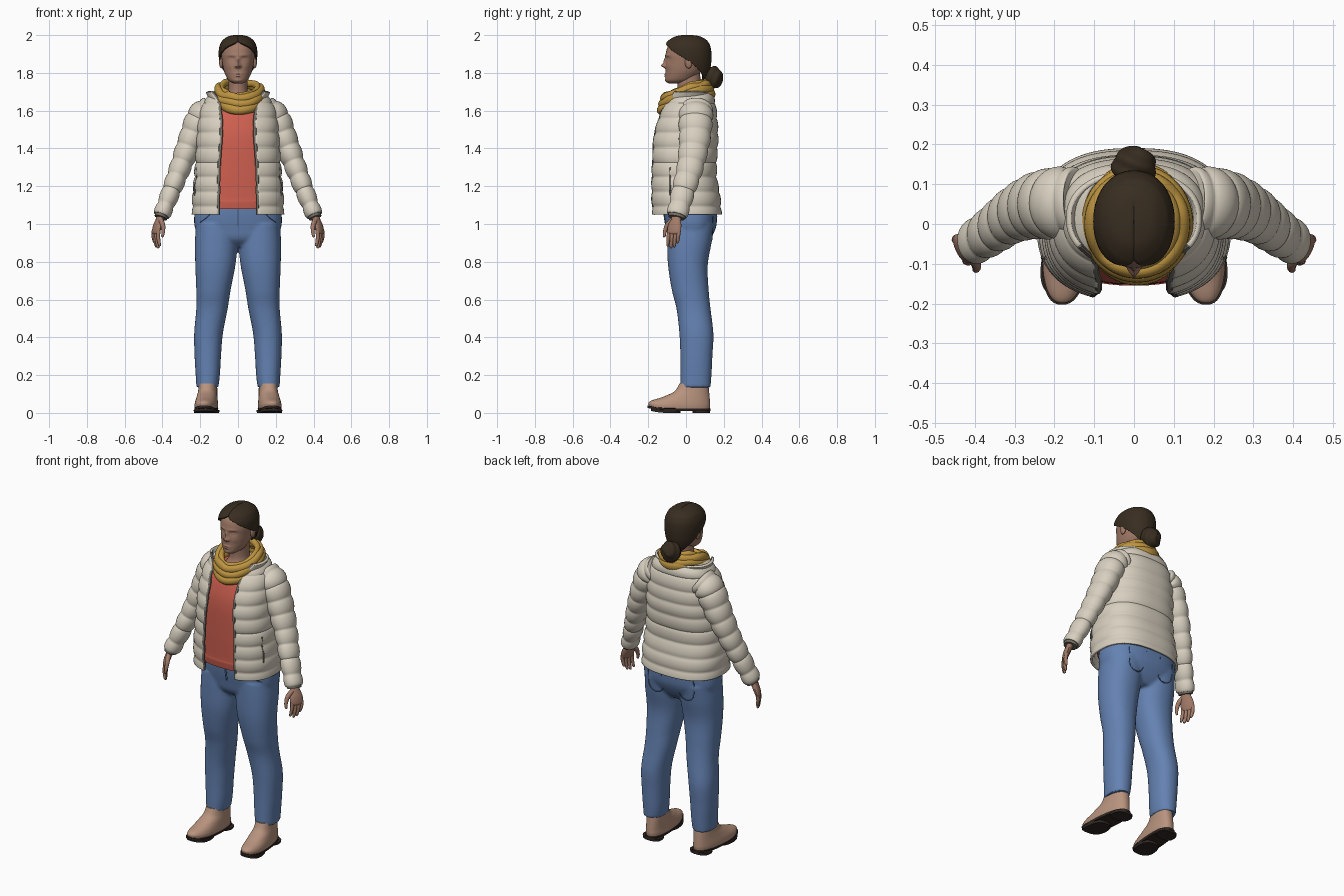
import bpy, bmesh, math, random
from mathutils import Vector, Matrix

random.seed(4)
cube = bpy.data.objects.get("Cube")
if cube:
    bpy.data.objects.remove(cube)


def material(name, code):
    rgb = [int(code[i:i + 2], 16) / 255 for i in (0, 2, 4)]
    col = [((c + 0.055) / 1.055) ** 2.4 for c in rgb] + [1]
    m = bpy.data.materials.new(name)
    m.use_nodes = True
    m.diffuse_color = col
    bsdf = next(n for n in m.node_tree.nodes if n.type == 'BSDF_PRINCIPLED')
    bsdf.inputs["Base Color"].default_value = col
    bsdf.inputs["Roughness"].default_value = 0.8
    return m


SKIN = material("skin", "a27b68")
HAIR = material("dark_hair", "382d20")
SCARF = material("mustard_knit", "bd9440")
SHIRT = material("coral_cotton", "cf6050")
JACKET = material("cream_quilt", "d8d0c0")
TRIM = material("grey_trim", "77736a")
DENIM = material("blue_denim", "6482b2")
SEAM = material("denim_seam", "4d668f")
LEATHER = material("tan_leather", "b8937e")
RUBBER = material("dark_sole", "302824")


def finish(name, bm, mat, mirror=False, shell=0):
    bmesh.ops.recalc_face_normals(bm, faces=bm.faces)
    mesh = bpy.data.meshes.new(name)
    bm.to_mesh(mesh)
    bm.free()
    obj = bpy.data.objects.new(name, mesh)
    bpy.context.collection.objects.link(obj)
    mesh.materials.append(mat)
    if shell:
        mod = obj.modifiers.new("thickness", 'SOLIDIFY')
        mod.thickness, mod.offset = shell, 0
    if mirror:
        obj.modifiers.new("mirror", 'MIRROR')
    return obj


def smooth(rows, n, closed=False):
    """Catmull-Rom resampling of a list of number rows."""
    m, out = len(rows), []
    get = lambda i: rows[i % m] if closed else rows[max(0, min(m - 1, i))]
    for i in range(m if closed else m - 1):
        for k in range(n):
            u = k / n
            out.append([b + 0.5 * u * (c - a + u * (2 * a - 5 * b + 4 * c - d + u * (3 * b - a - 3 * c + d)))
                        for a, b, c, d in zip(get(i - 1), get(i), get(i + 1), get(i + 2))])
    return out if closed else out + [list(rows[-1])]


def grid(rings, around=True, along=False, caps=True):
    bm = bmesh.new()
    vs = [[bm.verts.new(p) for p in ring] for ring in rings]
    m, n = len(vs), len(vs[0])
    for i in range(m if along else m - 1):
        for j in range(n if around else n - 1):
            a, b = vs[i], vs[(i + 1) % m]
            bm.faces.new((a[j], a[(j + 1) % n], b[(j + 1) % n], b[j]))
    if caps and around and not along:
        bm.faces.new(vs[0])
        bm.faces.new(vs[-1])
    return bm


edges = {}


def loft(name, rows, mat, power=2, cols=48, n=8, puff=None, warp=None, shell=0, mirror=False):
    """Stack of rounded sections: z, centre x, half width, front y, back y (, front opening in degrees)."""
    rings = []
    for row in smooth(rows, n):
        z, cx, rx, yf, yb = row[:5]
        t0 = math.radians(max(0, row[5])) if shell else 0
        grow = puff(z) if puff else 0
        ring = []
        for j in range(cols):
            t = t0 + (2 * math.pi - 2 * t0) * j / (cols - 1 if shell else cols)
            s, c = math.sin(t), math.cos(t)
            x = cx + (rx + grow) * math.copysign(abs(s) ** (2 / power), s)
            y = (yf + yb) / 2 - ((yb - yf) / 2 + grow) * math.copysign(abs(c) ** (2 / power), c)
            p = Vector((x, y, z))
            ring.append(warp(p) if warp else p)
        rings.append(ring)
    edges[name] = [r[0] for r in rings]
    return finish(name, grid(rings, around=not shell), mat, mirror, shell)


def sweep(name, rows, mat, ref=(0, 1, 0), n=6, cols=16, closed=False, puff=None, mirror=False):
    """Tube along x, y, z with one radius towards ref and one across it."""
    pts = smooth(rows, n, closed)
    m, rings = len(pts), []
    for i, p in enumerate(pts):
        nxt, prv = (pts[(i + 1) % m], pts[i - 1]) if closed else (pts[min(i + 1, m - 1)], pts[max(i - 1, 0)])
        t = (Vector(nxt[:3]) - Vector(prv[:3])).normalized()
        a = Vector(ref)
        a = (a - t * a.dot(t)).normalized()
        b = t.cross(a)
        g = puff(i / m) if puff else 0
        angles = [2 * math.pi * j / cols for j in range(cols)]
        rings.append([Vector(p[:3]) + a * (p[3] + g) * math.cos(q) + b * (p[4] + g) * math.sin(q) for q in angles])
    return finish(name, grid(rings, along=closed), mat, mirror)


def ball(name, loc, scale, mat, mirror=False, warp=None):
    bm = bmesh.new()
    bmesh.ops.create_uvsphere(bm, u_segments=48, v_segments=32, radius=1)
    for v in bm.verts:
        v.co = warp(v.co) if warp else v.co
    bm.transform(Matrix.Translation(loc) @ Matrix.Diagonal((*scale, 1)))
    return finish(name, bm, mat, mirror)


def bake(*objs):
    bpy.ops.object.select_all(action='DESELECT')
    for o in objs:
        o.select_set(True)
    bpy.context.view_layer.objects.active = objs[0]
    if len(objs) > 1:
        bpy.ops.object.join()
    else:
        bpy.ops.object.convert(target='MESH')
    return objs[0]


def stitch(name, target, starts, direction, mat, r):
    """Thin raised line laid on a surface."""
    hits = [target.ray_cast(Vector(s), Vector(direction)) for s in starts]
    return sweep(name, [(*h[1], r, r) for h in hits if h[0]], mat, ref=direction, cols=6, mirror=True)


# Jeans: two legs and hips blended into one skin
leg = [(.135, .162, .058, -.03, .13), (.2, .16, .064, -.03, .135), (.3, .16, .07, -.03, .14),
       (.42, .156, .076, -.035, .145), (.55, .138, .083, -.05, .13), (.65, .13, .091, -.075, .12),
       (.78, .12, .106, -.095, .115), (.9, .115, .113, -.1, .135), (1, .112, .11, -.1, .15)]
hips = [(.88, 0, .12, -.05, .1), (.92, 0, .2, -.09, .13), (.98, 0, .228, -.105, .158),
        (1.04, 0, .232, -.115, .165), (1.1, 0, .222, -.12, .165)]
legs = [loft("jeans", [(z, s * cx, *rest) for z, cx, *rest in leg], DENIM, 2.2) for s in (1, -1)]
jeans = bake(legs[0], legs[1], loft("hips", hips, DENIM, 2.4))
mod = jeans.modifiers.new("blend", 'REMESH')
mod.mode, mod.voxel_size = 'VOXEL', .008
mod = jeans.modifiers.new("relax", 'SMOOTH')
mod.iterations = 6
bake(jeans)
bpy.context.view_layer.update()
back_pocket = [(.05, 1.04), (.055, .94), (.1, .91), (.145, .94), (.15, 1.04)]
stitch("back_pockets", jeans, [(x, 1, z) for x, z in back_pocket], (0, -1, 0), SEAM, .003)
stitch("front_pockets", jeans, [(x, -1, z) for x, z in ((.13, 1.08), (.16, 1.04), (.2, 1.01))], (0, 1, 0), SEAM, .003)
stitch("fly", jeans, [(.004, -1, z) for z in (1.08, 1.04, .99)], (0, 1, 0), SEAM, .003)


# Shoes with toes turned slightly out and up
def foot(p):
    lift = 1.5 * max(0, -.1 - p.y) ** 2
    return Vector((p.x - .08 * p.y, p.y, p.z + lift))


loft("shoes", [(.02, .165, .058, -.195, .125), (.04, .165, .06, -.198, .128), (.06, .165, .058, -.175, .127),
               (.085, .164, .054, -.12, .125), (.115, .163, .05, -.06, .122), (.155, .162, .048, -.035, .118)],
     LEATHER, 2.3, warp=foot, mirror=True)
for part, z, top, yf, yb in (("welts", .011, .024, -.203, .131), ("heels", 0, .014, .035, .128),
                             ("forefoot_soles", 0, .014, -.185, -.03)):
    loft(part, [(z, .165, .058, yf, yb), (top, .165, .061, yf, yb)], RUBBER, 2.5, n=2, warp=foot, mirror=True)

# Shirt
loft("shirt", [(1.08, 0, .208, -.15, .14), (1.12, 0, .208, -.155, .14), (1.13, 0, .202, -.15, .135),
               (1.28, 0, .2, -.153, .13), (1.45, 0, .188, -.15, .13), (1.55, 0, .168, -.13, .13),
               (1.62, 0, .13, -.1, .12), (1.66, 0, .09, -.07, .1)], SHIRT, 2.5)

# Jacket body, quilted in rows, open at the front
quilt = lambda z: .009 * abs(math.sin(math.pi * z / .078)) ** .6 - .006
jacket = loft("jacket_body", [(1.05, 0, .236, -.18, .182, 21), (1.15, 0, .235, -.185, .174, 21),
                              (1.25, 0, .226, -.184, .157, 21.5), (1.35, 0, .218, -.18, .158, 21.5),
                              (1.45, 0, .212, -.174, .164, 20), (1.55, 0, .204, -.15, .16, 21),
                              (1.62, 0, .187, -.12, .152, 26), (1.665, 0, .16, -.09, .143, 35),
                              (1.695, 0, .12, -.06, .125, 45)],
              JACKET, 2.5, cols=96, n=12, puff=quilt, shell=.012)
sweep("front_zips", [(*p, .007, .009) for p in edges["jacket_body"][:92:5]], TRIM, n=3, cols=8, mirror=True)
loft("collar", [(1.62, 0, .125, -.12, .12, 42), (1.66, 0, .145, -.115, .125, 46), (1.7, 0, .165, -.1, .128, 55)],
     JACKET, 2.2, shell=.014)
sweep("collar_edges", [(*p, .006, .008) for p in edges["collar"][::4]], TRIM, n=3, cols=8, mirror=True)
bpy.context.view_layer.update()
stitch("jacket_pockets", jacket, [(1, -.085, z) for z in (1.15, 1.2, 1.25, 1.3)], (-1, 0, 0), TRIM, .005)

# Sleeves
sweep("sleeves", [(.14, .055, 1.605, .085, .07), (.195, .052, 1.565, .088, .075), (.25, .045, 1.44, .08, .066),
                  (.305, .022, 1.3, .068, .055), (.355, -.015, 1.17, .06, .048), (.405, -.048, 1.045, .053, .043)],
      JACKET, n=24, cols=32, mirror=True, puff=lambda u: .009 * abs(math.sin(math.pi * 9 * u)) ** .6 - .005)
sweep("cuffs", [(.403, -.047, 1.05, .048, .038), (.409, -.051, 1.033, .044, .034)], TRIM, n=2, cols=32, mirror=True)

# Hands
across = Vector((.45, .89, 0))
sweep("palms", [(.4, -.046, 1.07, .025, .02), (.412, -.053, 1.03, .028, .018), (.426, -.06, .99, .039, .018),
                (.436, -.064, .955, .037, .013), (.438, -.065, .945, .02, .006)], SKIN, ref=across, mirror=True)
for label, off, reach in (("index", -.03, .075), ("middle", -.01, .085), ("ring", .01, .08), ("little", .029, .06)):
    base = Vector((.434, -.063, .965)) + across * off
    rows = []
    for u, r in ((0, .0105), (.4, .01), (.8, .0085), (.97, .006), (1, .002)):
        p = base + Vector((.012 - .02 * u, -.008, -reach * 1.1)) * u
        rows.append((*p, r, r))
    sweep(label + "_fingers", rows, SKIN, ref=across, cols=10, mirror=True)
sweep("thumbs", [(.41, -.07, 1.025, .014, .014), (.398, -.098, .995, .013, .013), (.396, -.112, .96, .01, .01),
                 (.4, -.115, .935, .007, .007), (.401, -.115, .93, .002, .002)], SKIN, cols=10, mirror=True)

# Neck and head; the face is shaped by soft bumps: x, z, width, height, depth
loft("neck", [(1.6, 0, .1, -.09, .09), (1.65, 0, .075, -.07, .085), (1.7, 0, .052, -.045, .078),
              (1.8, 0, .05, -.05, .075)], SKIN)
bumps = [(0, 1.838, .012, .011, .024), (0, 1.862, .009, .02, .011), (0, 1.793, .022, .005, .006),
         (0, 1.782, .018, .005, .006), (0, 1.757, .02, .012, .004)]
for s in (1, -1):
    bumps += [(s * .035, 1.874, .017, .011, -.009), (s * .035, 1.872, .011, .006, .005),
              (s * .03, 1.893, .024, .006, .004), (s * .013, 1.834, .006, .006, .008), (s * .045, 1.835, .02, .016, .003)]


def face(p):
    if p.y < -.01:
        p.y -= sum(d * math.exp(-((p.x - x) / w) ** 2 - ((p.z - z) / h) ** 2) for x, z, w, h, d in bumps)
    return p


loft("head", [(1.745, 0, .026, -.092, -.03), (1.76, 0, .05, -.107, .03), (1.79, 0, .067, -.108, .065),
              (1.82, 0, .077, -.107, .09), (1.86, 0, .084, -.107, .11), (1.9, 0, .088, -.107, .118),
              (1.94, 0, .082, -.096, .112), (1.965, 0, .066, -.07, .09), (1.982, 0, .03, -.03, .05)],
     SKIN, 2.1, cols=144, warp=face)
ball("ears", (.089, .014, 1.855), (.011, .02, .031), SKIN, mirror=True)


# Hair drawn back from a centre parting into a low bun
def parting(p):
    p.z -= .003 * math.exp(-(p.x / .004) ** 2) if p.z > 1.9 and p.y < .05 else 0
    return p


loft("hair", [(1.765, 0, .05, -.05, .095, 150), (1.79, 0, .074, -.09, .114, 135), (1.83, 0, .089, -.11, .126, 112),
              (1.87, 0, .096, -.114, .13, 88), (1.905, 0, .098, -.116, .13, 62), (1.935, 0, .095, -.113, .126, 36),
              (1.956, 0, .087, -.102, .117, 10), (1.972, 0, .076, -.086, .104, 0), (1.99, 0, .048, -.053, .07, 0),
              (1.998, 0, .002, -.002, .01, 0)], HAIR, 2.1, cols=96, shell=.009, warp=parting)


def swirl(p):
    return p * (1 + .05 * math.sin(3 * math.atan2(p.x, p.z) + 7 * p.y))


ball("hair_bun", (0, .143, 1.775), (.056, .052, .06), HAIR, warp=swirl)

# Scarf: loose loops, high at the nape and draped low in front
loops = [(.116, -.134, .135, 1.605, 1.69, .026), (.122, -.128, .13, 1.635, 1.712, .024),
         (.114, -.118, .118, 1.665, 1.735, .024), (.096, -.1, .105, 1.675, 1.75, .02)]
for i, (rx, yf, yb, zf, zb, r) in enumerate(loops):
    rows = []
    for k in range(14):
        t = 2 * math.pi * k / 14
        drop = ((1 + math.cos(t)) / 2) ** 1.5
        rows.append((.008 + rx * math.sin(t), (yf + yb) / 2 - (yb - yf) / 2 * math.cos(t),
                     zb - (zb - zf) * drop + random.uniform(-.005, .005), r * random.uniform(.9, 1.1), r * .8))
    sweep("scarf_loop_%d" % (i + 1), rows, SCARF, ref=(0, 0, 1), closed=True)

# Smooth shading with crisp creases
bpy.ops.object.select_all(action='DESELECT')
for o in bpy.context.collection.objects:
    if o.type == 'MESH':
        o.select_set(True)
        bpy.context.view_layer.objects.active = o
bpy.ops.object.shade_smooth_by_angle(angle=math.radians(40))
